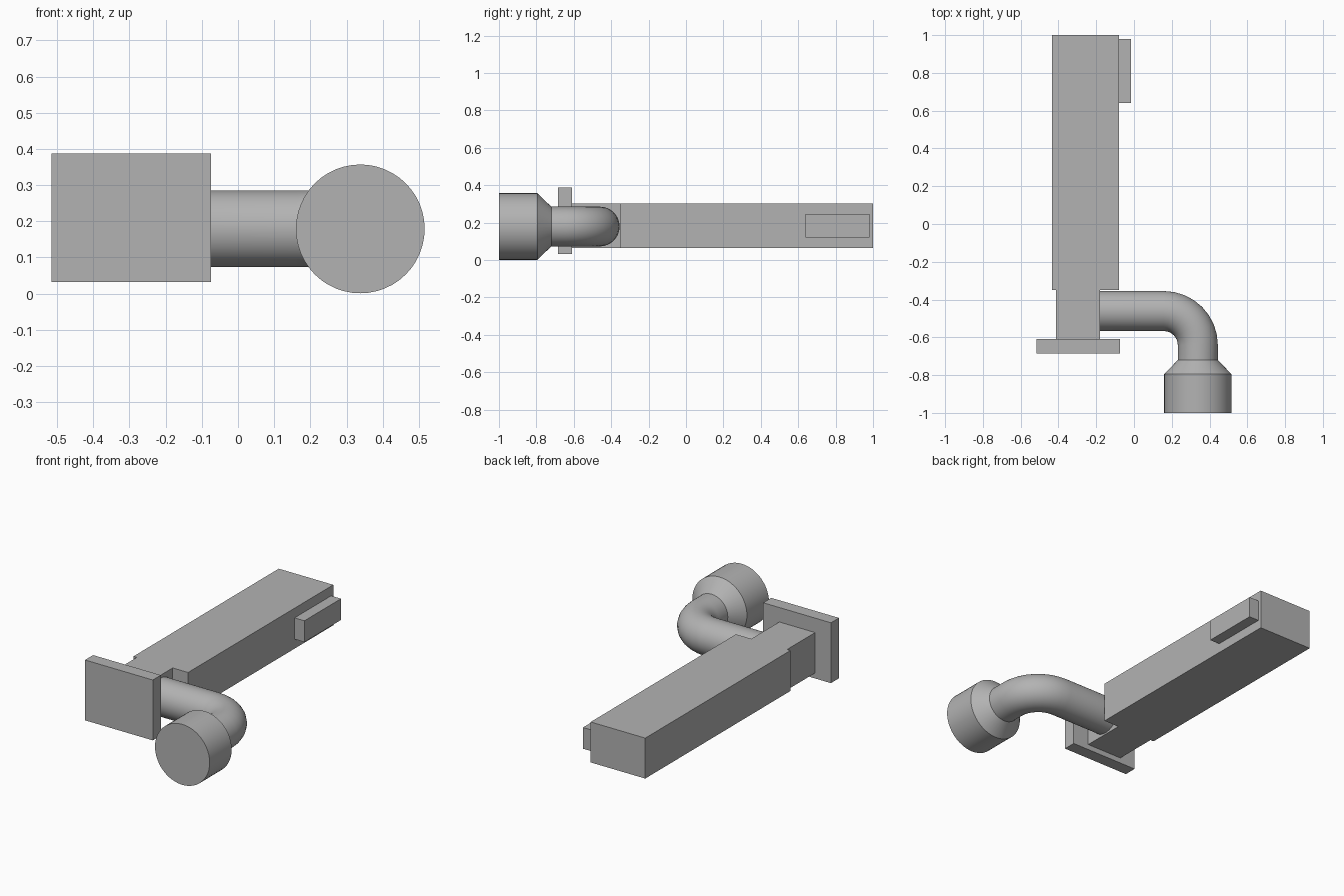
import bpy, bmesh, math
from mathutils import Vector

if "Cube" in bpy.data.objects:
    bpy.data.objects.remove(bpy.data.objects["Cube"], do_unlink=True)

GREY = (0.45, 0.45, 0.45, 1)
steel = bpy.data.materials.new("plain grey")
steel.use_nodes = True
steel.diffuse_color = GREY
steel.node_tree.nodes["Principled BSDF"].inputs["Base Color"].default_value = GREY

AXIS_Z = 0.179


def finish(name, bm):
    bmesh.ops.recalc_face_normals(bm, faces=bm.faces)
    mesh = bpy.data.meshes.new(name)
    bm.to_mesh(mesh)
    bm.free()
    mesh.materials.append(steel)
    obj = bpy.data.objects.new(name, mesh)
    bpy.context.collection.objects.link(obj)
    return obj


def box(name, x, y, z):
    """Box spanning three (low, high) ranges."""
    bm = bmesh.new()
    bmesh.ops.create_cube(bm, size=1)
    for v in bm.verts:
        v.co = [r[0] + (c + 0.5) * (r[1] - r[0]) for c, r in zip(v.co, (x, y, z))]
    return finish(name, bm)


def tube(name, stations, sides=48):
    """Capped round tube through (x, y, heading, radius) stations in the level plane."""
    bm = bmesh.new()
    rings = []
    for x, y, heading, radius in stations:
        centre = Vector((x, y, AXIS_Z))
        side = Vector((-math.sin(heading), math.cos(heading), 0))
        up = Vector((0, 0, 1))
        rings.append([bm.verts.new(centre + radius * (math.cos(t) * side + math.sin(t) * up))
                      for t in (math.tau * i / sides for i in range(sides))])
    for a, b in zip(rings, rings[1:]):
        for i in range(sides):
            j = (i + 1) % sides
            bm.faces.new((a[i], a[j], b[j], b[i]))
    bm.faces.new(rings[0])
    bm.faces.new(rings[-1])
    obj = finish(name, bm)
    bpy.ops.object.select_all(action="DESELECT")
    obj.select_set(True)
    bpy.context.view_layer.objects.active = obj
    bpy.ops.object.shade_smooth_by_angle(angle=math.radians(30))
    return obj


# Long bar, its narrower neck, the end plate and the side key
bar_z = (0.064, 0.302)
box("main_bar", (-0.435, -0.08), (-0.35, 1), bar_z)
box("neck", (-0.413, -0.18), (-0.61, -0.35), bar_z)
box("end_plate", (-0.516, -0.075), (-0.685, -0.61), (0.032, 0.387))
box("side_key", (-0.08, -0.016), (0.64, 0.98), (0.12, 0.245))

# Pipe leaving the neck and bending to the front
PIPE_R, BEND_R, PIPE_X, PIPE_Y = 0.106, 0.18, 0.338, -0.461
bend = [(PIPE_X - BEND_R + BEND_R * math.sin(a), PIPE_Y - BEND_R + BEND_R * math.cos(a), -a, PIPE_R)
        for a in (math.pi / 2 * i / 8 for i in range(9))]
front = -math.pi / 2
tube("bent_pipe", [(-0.18, PIPE_Y, 0, PIPE_R)] + bend + [(PIPE_X, -0.72, front, PIPE_R)])

# Flared round cap on the pipe
tube("flared_cap", [(PIPE_X, y, front, r)
                    for y, r in ((-0.72, PIPE_R), (-0.795, 0.178), (-1, 0.178))])
